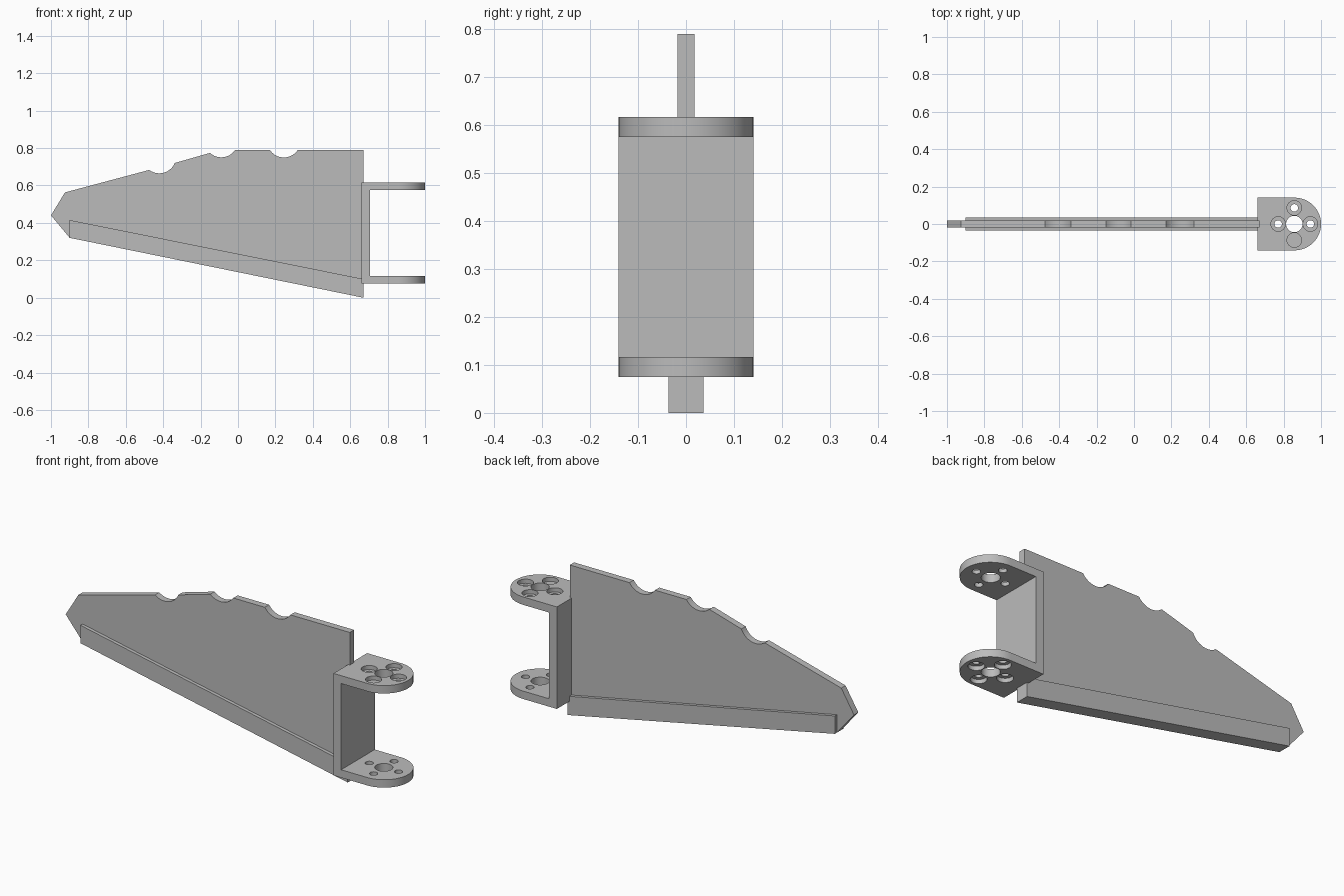
import bpy
import bmesh
from math import cos, sin, pi, radians, hypot, sqrt
from mathutils import Matrix

cube = bpy.data.objects.get("Cube")
if cube:
    bpy.data.objects.remove(cube, do_unlink=True)

grey = bpy.data.materials.new("plain grey")
grey.use_nodes = True
color = (0.5, 0.5, 0.5, 1)
grey.diffuse_color = color
grey.node_tree.nodes["Principled BSDF"].inputs["Base Color"].default_value = color


def extrude(name, points, vector):
    """Solid from a closed outline of 3D points pushed along a vector."""
    bm = bmesh.new()
    face = bm.faces.new([bm.verts.new(p) for p in points])
    pushed = bmesh.ops.extrude_face_region(bm, geom=[face])["geom"]
    verts = [v for v in pushed if isinstance(v, bmesh.types.BMVert)]
    bmesh.ops.translate(bm, verts=verts, vec=vector)
    bmesh.ops.recalc_face_normals(bm, faces=bm.faces)
    mesh = bpy.data.meshes.new(name)
    bm.to_mesh(mesh)
    bm.free()
    mesh.materials.append(grey)
    obj = bpy.data.objects.new(name, mesh)
    bpy.context.collection.objects.link(obj)
    return obj


def upright(name, outline, half):
    """Slab from an x-z outline, centred on y."""
    return extrude(name, [(x, -half, z) for x, z in outline], (0, 2 * half, 0))


def activate(obj):
    bpy.ops.object.select_all(action="DESELECT")
    obj.select_set(True)
    bpy.context.view_layer.objects.active = obj


def cut(target, cutter):
    cutter.hide_render = True
    mod = target.modifiers.new("cut", "BOOLEAN")
    mod.operation = "DIFFERENCE"
    mod.solver = "EXACT"
    mod.object = cutter
    activate(target)
    bpy.ops.object.modifier_apply(modifier=mod.name)
    bpy.data.objects.remove(cutter, do_unlink=True)


def drill(target, x, y, radius, z0, z1):
    ring = [(x + radius * cos(2 * pi * i / 32), y + radius * sin(2 * pi * i / 32), z0)
            for i in range(32)]
    cut(target, extrude("drill", ring, (0, 0, z1 - z0)))


def notch(start, end, radius=0.09, steps=14):
    """Scooped arc hanging below the chord from start to end."""
    dx, dz = end[0] - start[0], end[1] - start[1]
    chord = hypot(dx, dz)
    rise = sqrt(radius ** 2 - (chord / 2) ** 2)
    points = []
    for i in range(steps + 1):
        t = (i / steps - 0.5) * chord
        drop = sqrt(radius ** 2 - t ** 2) - rise
        points.append((start[0] + dx * i / steps + drop * dz / chord,
                       start[1] + dz * i / steps - drop * dx / chord))
    return points


# Blade plate with three scooped notches along its upper edge
blade = [(-1, 0.44), (-0.925, 0.563)]
blade += notch((-0.475, 0.683), (-0.338, 0.72))
blade += notch((-0.15, 0.774), (-0.015, 0.79))
blade += notch((0.17, 0.79), (0.32, 0.79))
blade += [(0.67, 0.79), (0.67, 0), (-0.9, 0.32)]
plate = upright("blade_plate", blade, 0.018)

# Thicker rail along the sloping lower edge
rail = upright("lower_rail", [(-0.9, 0.415), (0.67, 0.1), (0.67, 0), (-0.9, 0.32)], 0.036)

# Clevis bracket: rounded block hollowed into two lugs and a back wall
bottom, top, thick, half, hub = 0.075, 0.617, 0.042, 0.141, 0.857
outline = [(0.66, half, bottom), (0.66, -half, bottom)]
outline += [(hub + (1 - hub) * cos(a), half * sin(a), bottom)
            for a in (-pi / 2 + pi * i / 40 for i in range(41))]
bracket = extrude("clevis_bracket", outline, (0, 0, top - bottom))
low, high = bottom + thick, top - thick
cut(bracket, upright("gap", [(0.705, low), (1.2, low), (1.2, high), (0.705, high)], 0.3))

# Centre bore and four bolt holes, counterbored on the outer faces
drill(bracket, hub, 0, 0.044, -0.1, 1)
for dx, dy in ((1, 0), (0, 1), (-1, 0), (0, -1)):
    x, y = hub + 0.086 * dx, 0.086 * dy
    drill(bracket, x, y, 0.02, -0.1, 1)
    drill(bracket, x, y, 0.039, -0.1, bottom + 0.022)
    drill(bracket, x, y, 0.039, top - 0.022, 1)

for obj in (plate, rail, bracket):
    activate(obj)
    bpy.ops.object.shade_smooth_by_angle(angle=radians(30))
